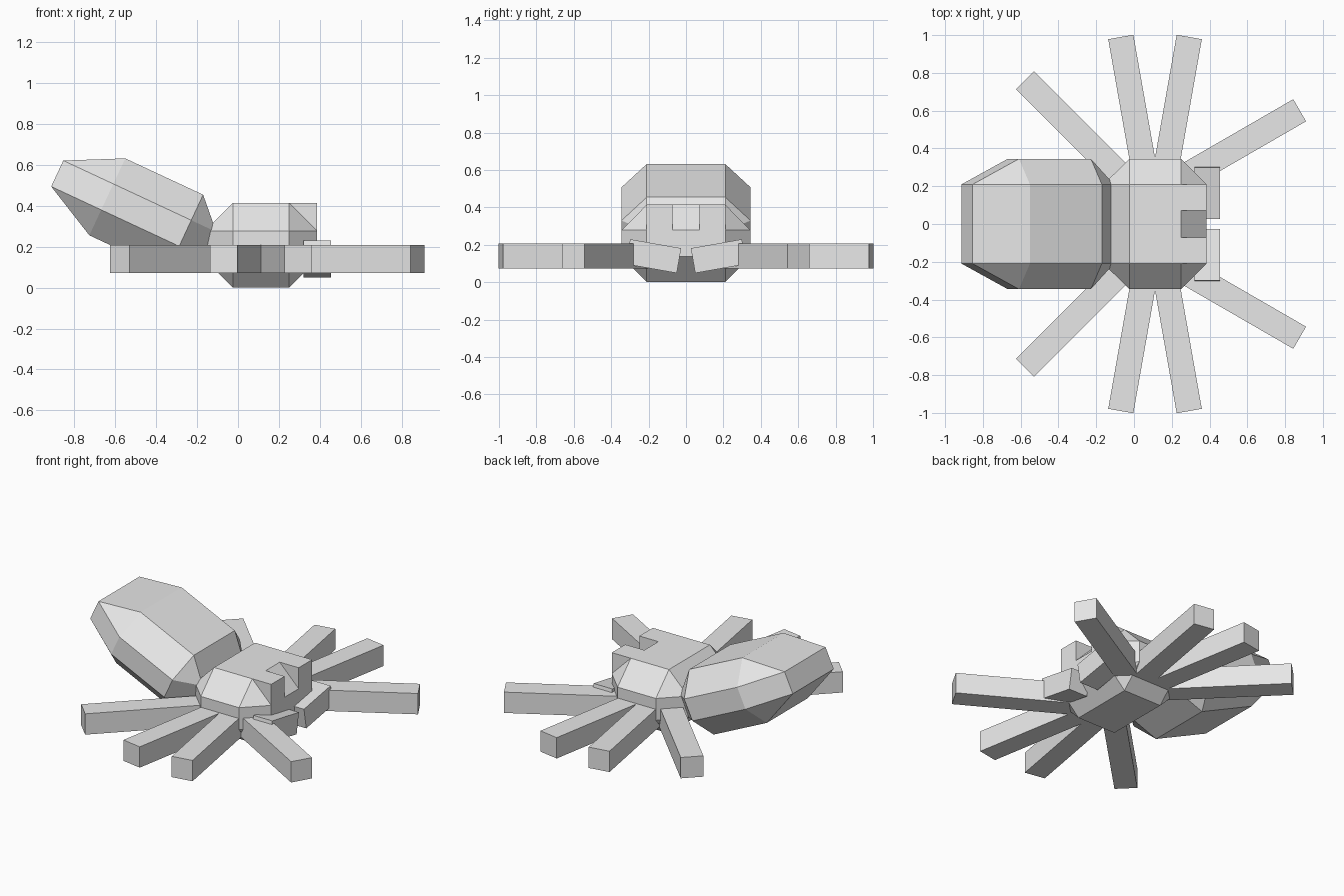
import bpy, bmesh, math
from mathutils import Matrix, Vector

if "Cube" in bpy.data.objects:
    bpy.data.objects.remove(bpy.data.objects["Cube"])

grey = bpy.data.materials.new("light_grey")
grey.diffuse_color = (0.8, 0.8, 0.8, 1)
grey.use_nodes = True
grey.node_tree.nodes["Principled BSDF"].inputs["Base Color"].default_value = grey.diffuse_color


def finish(name, bm, matrix=Matrix()):
    bmesh.ops.recalc_face_normals(bm, faces=bm.faces)
    mesh = bpy.data.meshes.new(name)
    bm.to_mesh(mesh)
    bm.free()
    mesh.materials.append(grey)
    ob = bpy.data.objects.new(name, mesh)
    ob.matrix_world = matrix
    bpy.context.collection.objects.link(ob)
    return ob


def box(name, size, matrix):
    bm = bmesh.new()
    bmesh.ops.create_cube(bm, size=1)
    bmesh.ops.scale(bm, vec=size, verts=bm.verts)
    return finish(name, bm, matrix)


def chamfered_block(name, x_in, x_out, y_in, y_out, z_in, z_out, matrix):
    """Hull of three crossed boxes: a block with every edge chamfered."""
    bm = bmesh.new()
    for xs, y, z in ((x_out, y_in, z_in), (x_in, y_out, z_in), (x_in, y_in, z_out)):
        for x in xs:
            for sy in (-1, 1):
                for sz in (-1, 1):
                    bm.verts.new((x, sy * y, sz * z))
    bmesh.ops.convex_hull(bm, input=bm.verts)
    bmesh.ops.dissolve_limit(bm, angle_limit=math.radians(1),
                             verts=bm.verts, edges=bm.edges)
    return finish(name, bm, matrix)


# Thorax
chamfered_block("thorax", (-0.137, 0.137), (-0.273, 0.273), 0.21, 0.345,
                0.071, 0.207, Matrix.Translation((0.112, 0, 0.207)))

# Abdomen: tilted up to the rear, with a longer taper at its tail end
chamfered_block("abdomen", (-0.42, 0), (-0.69, 0.135), 0.21, 0.345, 0.07, 0.2075,
                Matrix.Translation((-0.258, 0, 0.266))
                @ Matrix.Rotation(math.radians(25), 4, 'Y'))

# Legs: tip centre, heading from the x axis, length
LEGS = (("front_leg", 0.877, 0.602, 30, 0.83),
        ("front_middle_leg", 0.2925, 0.99, 80, 0.93),
        ("rear_middle_leg", -0.07, 0.99, 100, 0.93),
        ("rear_leg", -0.577, 0.762, 135, 0.88))

for side, s in (("left", 1), ("right", -1)):
    for name, x, y, deg, length in LEGS:
        a = math.radians(deg)
        mid = Vector((x, y, 0.14)) - Vector((math.cos(a), math.sin(a), 0)) * length / 2
        mid.y *= s
        box(f"{side}_{name}", (length, 0.135, 0.135),
            Matrix.Translation(mid) @ Matrix.Rotation(a * s, 4, 'Z'))
    # Square eye blocks at the top front of the thorax
    box(f"{side}_eye", (0.137, 0.138, 0.136),
        Matrix.Translation((0.3165, s * 0.141, 0.346)))
    # Jaws, tilted so the inner ends droop
    box(f"{side}_jaw", (0.135, 0.277, 0.135),
        Matrix.Translation((0.3875, s * 0.174, 0.139))
        @ Matrix.Rotation(s * math.radians(10), 4, 'X'))
